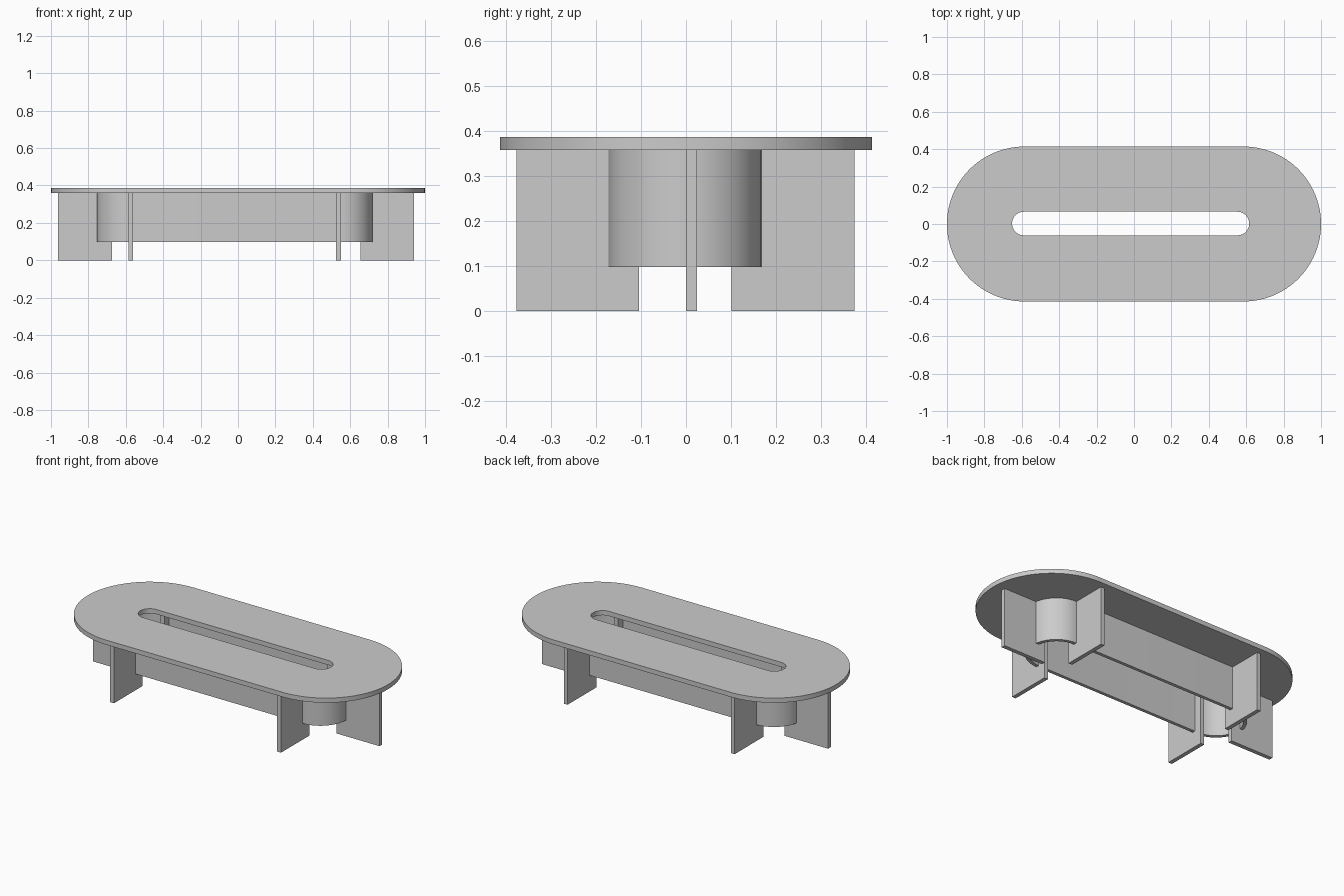
import bpy, bmesh, math

if "Cube" in bpy.data.objects:
    bpy.data.objects.remove(bpy.data.objects["Cube"])

SEGS = 48  # segments per half circle


def stadium(x0, x1, yc, r):
    """Outline of a slot shape spanning x0..x1 with end radius r."""
    pts = []
    for cx, start in ((x1 - r, -math.pi / 2), (x0 + r, math.pi / 2)):
        for i in range(SEGS + 1):
            a = start + math.pi * i / SEGS
            pts.append((cx + r * math.cos(a), yc + r * math.sin(a)))
    return pts


def finish(name, bm, smooth=False):
    bmesh.ops.recalc_face_normals(bm, faces=bm.faces[:])
    mesh = bpy.data.meshes.new(name)
    bm.to_mesh(mesh)
    bm.free()
    obj = bpy.data.objects.new(name, mesh)
    bpy.context.collection.objects.link(obj)
    if smooth:
        bpy.ops.object.select_all(action='DESELECT')
        obj.select_set(True)
        bpy.context.view_layer.objects.active = obj
        bpy.ops.object.shade_smooth_by_angle(angle=math.radians(30))
    return obj


def stadium_ring(name, outer, inner, z0, z1):
    """Solid ring between two outlines, from z0 to z1."""
    bm = bmesh.new()
    loops = [[bm.verts.new((x, y, z)) for x, y in outline]
             for outline, z in ((outer, z0), (outer, z1), (inner, z1), (inner, z0))]
    n = len(outer)
    for k in range(4):
        a, b = loops[k], loops[(k + 1) % 4]
        for i in range(n):
            j = (i + 1) % n
            bm.faces.new((a[i], a[j], b[j], b[i]))
    return finish(name, bm, smooth=True)


def panel(name, x0, x1, y0, y1, z0, z1):
    bm = bmesh.new()
    bmesh.ops.create_cube(bm, size=1)
    for v in bm.verts:
        v.co = (x1 if v.co.x > 0 else x0,
                y1 if v.co.y > 0 else y0,
                z1 if v.co.z > 0 else z0)
    return finish(name, bm)


TOP_Z, UNDER_Z, APRON_Z = 0.387, 0.359, 0.098

# Rounded table top with a long slot
stadium_ring("table_top", stadium(-1, 1, 0, 0.414),
             stadium(-0.652, 0.616, 0.0025, 0.063), UNDER_Z, TOP_Z)

# Hollow apron under the top
stadium_ring("apron", stadium(-0.755, 0.72, -0.0025, 0.17),
             stadium(-0.735, 0.70, -0.0025, 0.15), APRON_Z, UNDER_Z)

# Side legs, front and back at each end
for end, x0 in (("left", -0.586), ("right", 0.525)):
    for side, y0, y1 in (("front", -0.377, -0.104), ("back", 0.101, 0.375)):
        panel(f"{side}_{end}_leg", x0, x0 + 0.025, y0, y1, 0, UNDER_Z)

# End legs along the length
for end, x0, x1 in (("left", -0.963, -0.673), ("right", 0.655, 0.941)):
    panel(f"{end}_end_leg", x0, x1, 0, 0.025, 0, UNDER_Z)
